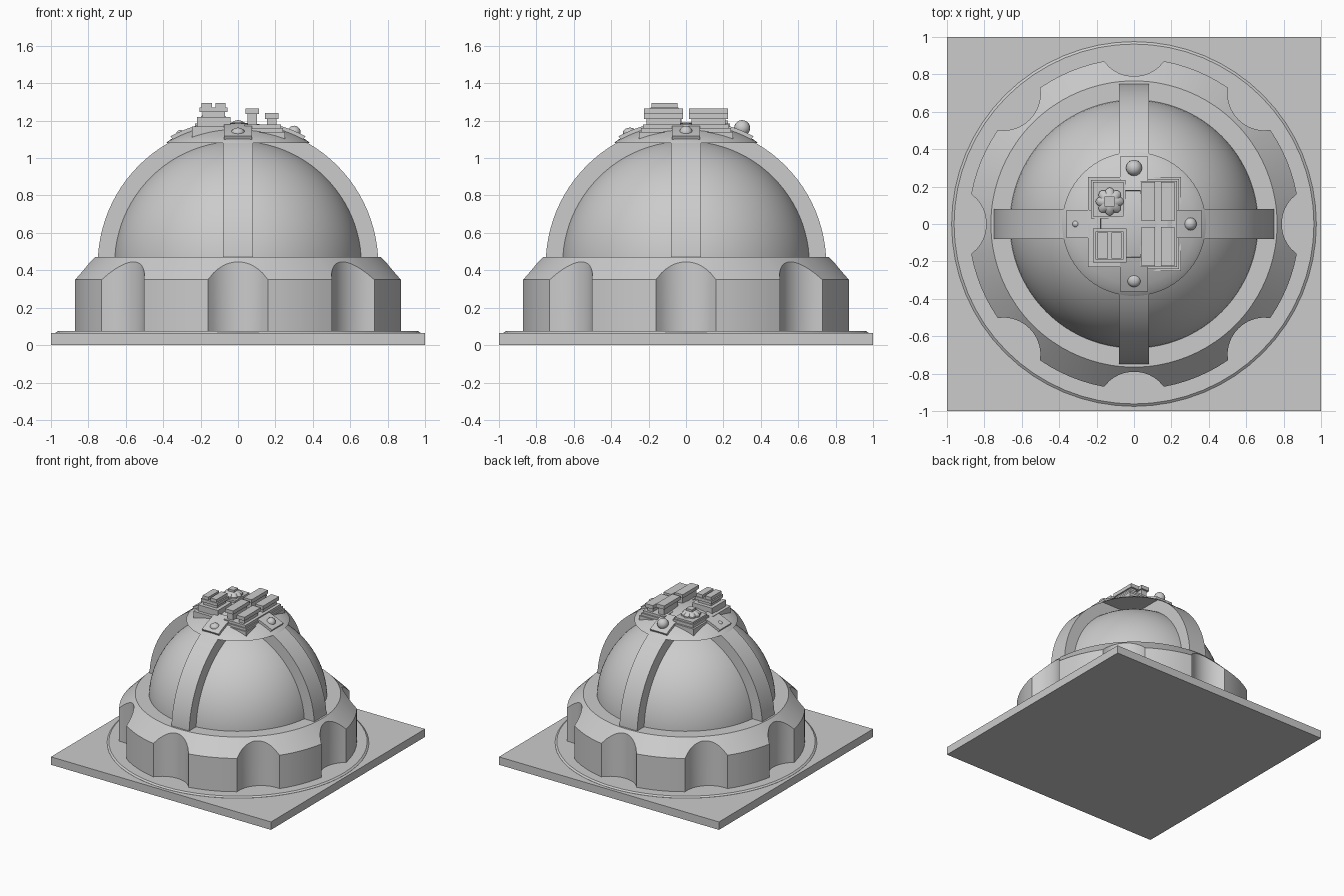
import bpy, bmesh, math
from math import sin, cos, sqrt, radians, pi
from mathutils import Matrix

cube = bpy.data.objects.get("Cube")
if cube:
    bpy.data.objects.remove(cube, do_unlink=True)

grey = bpy.data.materials.new("plain_grey")
grey.use_nodes = True
grey.diffuse_color = (0.6, 0.6, 0.6, 1)
grey.node_tree.nodes["Principled BSDF"].inputs["Base Color"].default_value = (0.6, 0.6, 0.6, 1)

CENTRE = 0.43      # height of the shared centre of dome, ribs and cap


def finish(bm, name, smooth=False):
    bmesh.ops.remove_doubles(bm, verts=bm.verts, dist=1e-5)
    bmesh.ops.recalc_face_normals(bm, faces=bm.faces)
    mesh = bpy.data.meshes.new(name)
    bm.to_mesh(mesh)
    bm.free()
    mesh.materials.append(grey)
    ob = bpy.data.objects.new(name, mesh)
    bpy.context.collection.objects.link(ob)
    if smooth:
        bpy.ops.object.select_all(action='DESELECT')
        ob.select_set(True)
        bpy.context.view_layer.objects.active = ob
        bpy.ops.object.shade_smooth_by_angle(angle=radians(30))
    return ob


def box(name, x0, x1, y0, y1, z0, z1):
    bm = bmesh.new()
    bmesh.ops.create_cube(bm, size=1)
    for v in bm.verts:
        v.co = ((x0 + x1) / 2 + v.co.x * (x1 - x0),
                (y0 + y1) / 2 + v.co.y * (y1 - y0),
                (z0 + z1) / 2 + v.co.z * (z1 - z0))
    return finish(bm, name)


def lathe(name, profile, steps=64):
    bm = bmesh.new()
    vs = [bm.verts.new((r, 0, z)) for r, z in profile]
    es = [bm.edges.new(p) for p in zip(vs, vs[1:])]
    bmesh.ops.spin(bm, geom=vs + es, axis=(0, 0, 1), cent=(0, 0, 0),
                   angle=2 * pi, steps=steps)
    return finish(bm, name, True)


def arch(name, inner, outer, half, start, end, steps, turn=0):
    """Curved bar of rectangular section in the xz plane, turned about z."""
    bm = bmesh.new()
    rings = []
    for i in range(steps + 1):
        a = start + (end - start) * i / steps
        rings.append([bm.verts.new((r * cos(a), y, CENTRE + r * sin(a)))
                      for r, y in ((inner, -half), (outer, -half), (outer, half), (inner, half))])
    for p, q in zip(rings, rings[1:]):
        for k in range(4):
            bm.faces.new((p[k], p[k - 1], q[k - 1], q[k]))
    bm.faces.new(rings[0])
    bm.faces.new(rings[-1])
    bmesh.ops.rotate(bm, verts=bm.verts, matrix=Matrix.Rotation(turn, 3, 'Z'))
    return finish(bm, name, True)


def ball(name, x, y, z, r, squash=1):
    bm = bmesh.new()
    bmesh.ops.create_uvsphere(bm, u_segments=16, v_segments=10, radius=r)
    for v in bm.verts:
        v.co = (x + v.co.x, y + v.co.y, z + v.co.z * squash)
    return finish(bm, name, True)


# Square base and raised disc
box("base_plate", -1, 1, -1, 1, 0, 0.065)
lathe("base_disc", [(0, 0.05), (0.975, 0.05), (0.975, 0.066), (0.962, 0.076), (0, 0.076)])

# Collar with eight round scallops
NOTCH_D, NOTCH_R, RIM, HALF = 0.99, 0.2, 0.885, 0.182


def collar_ring():
    for n in range(8):
        mid = n * pi / 4
        for i in range(14):
            a = -HALF + 2 * HALF * i / 14
            yield mid + a, NOTCH_D * cos(a) - sqrt(NOTCH_R ** 2 - (NOTCH_D * sin(a)) ** 2)
        for i in range(6):
            yield mid + HALF + (pi / 4 - 2 * HALF) * i / 6, RIM


bm = bmesh.new()
columns = []
for a, r in collar_ring():
    levels = ((r, 0.06), (r, 0.35 + RIM - r), (0.765, 0.47))
    columns.append([bm.verts.new((q * cos(a), q * sin(a), z)) for q, z in levels])
for p, q in zip(columns, columns[1:] + columns[:1]):
    for k in range(2):
        bm.faces.new((p[k], q[k], q[k + 1], p[k + 1]))
bm.faces.new([c[0] for c in columns])
bm.faces.new([c[2] for c in columns])
finish(bm, "scalloped_collar", True)

# Dome, crossing ribs and cap
lathe("dome", [(0.665 * cos(pi / 2 * i / 24), CENTRE + 0.665 * sin(pi / 2 * i / 24))
               for i in range(25)], 96)
for name, turn in (("rib_across", 0), ("rib_along", pi / 2)):
    arch(name, 0.62, 0.75, 0.08, 0, pi, 48, turn)
edge = math.asin(0.365 / 0.76)
lathe("cap", [(0, 1.08), (0.385, 1.08)] +
      [(0.76 * sin(edge * (1 - i / 8)), CENTRE + 0.76 * cos(edge * (1 - i / 8))) for i in range(9)])

# Pads around the cap, each with a lamp
for n, side in enumerate(("left", "back", "right", "front")):
    arch(side + "_pad", 0.7, 0.776, 0.075, math.acos(0.36 / 0.776), math.acos(0.18 / 0.776),
         6, n * pi / 2)
ball("back_lamp", 0, 0.3, 1.16, 0.043)
ball("front_lamp", 0, -0.3, 1.135, 0.037, 0.75)
ball("left_lamp", 0.3, 0, 1.138, 0.035)
ball("right_lamp", -0.31, 0, 1.13, 0.02)

# Long stepped block with four raised bars
for i, (grow, top) in enumerate(((0.02, 1.14), (0.01, 1.16), (0, 1.18))):
    box("long_block_step_%d" % i, 0.035 - grow, 0.23 + grow, -0.23 - grow, 0.23 + grow, 1.08, top)
for x, top in ((0.077, 1.265), (0.18, 1.24)):
    for y in (-0.12, 0.12):
        box("bar_stem", x - 0.025, x + 0.025, y - 0.09, y + 0.09, 1.15, top - 0.025)
        box("bar_top", x - 0.036, x + 0.036, y - 0.105, y + 0.105, top - 0.03, top)

# Front stepped block with twin raised pads
for i, (grow, z0, top) in enumerate(((0.025, 1.08, 1.17), (0, 1.16, 1.22), (-0.03, 1.2, 1.25),
                                     (-0.015, 1.245, 1.27))):
    box("front_block_step_%d" % i, -0.22 - grow, -0.04 + grow, -0.205 - grow, -0.025 + grow, z0, top)
for x in (-0.167, -0.093):
    box("twin_pad", x - 0.027, x + 0.027, -0.185, -0.045, 1.265, 1.295)

# Back stepped block carrying a lobed knob
for i, (grow, top) in enumerate(((0.025, 1.16), (0.01, 1.185), (0, 1.2))):
    box("back_block_step_%d" % i, -0.22 - grow, -0.055 + grow, 0.04 - grow, 0.225 + grow, 1.08, top)
bm = bmesh.new()
rings = []
for size, z in ((1, 1.19), (1, 1.212), (0.8, 1.228), (0.45, 1.238)):
    ring = []
    for i in range(48):
        a = 2 * pi * i / 48
        r = size * (0.062 + 0.013 * abs(cos(4 * a)))
        ring.append(bm.verts.new((-0.13 + r * cos(a), 0.12 + r * sin(a), z)))
    rings.append(ring)
for p, q in zip(rings, rings[1:]):
    for k in range(48):
        bm.faces.new((p[k - 1], p[k], q[k], q[k - 1]))
bm.faces.new(rings[0])
bm.faces.new(rings[-1])
finish(bm, "lobed_knob", True)
box("knob_top", -0.157, -0.103, 0.093, 0.147, 1.2, 1.255)
